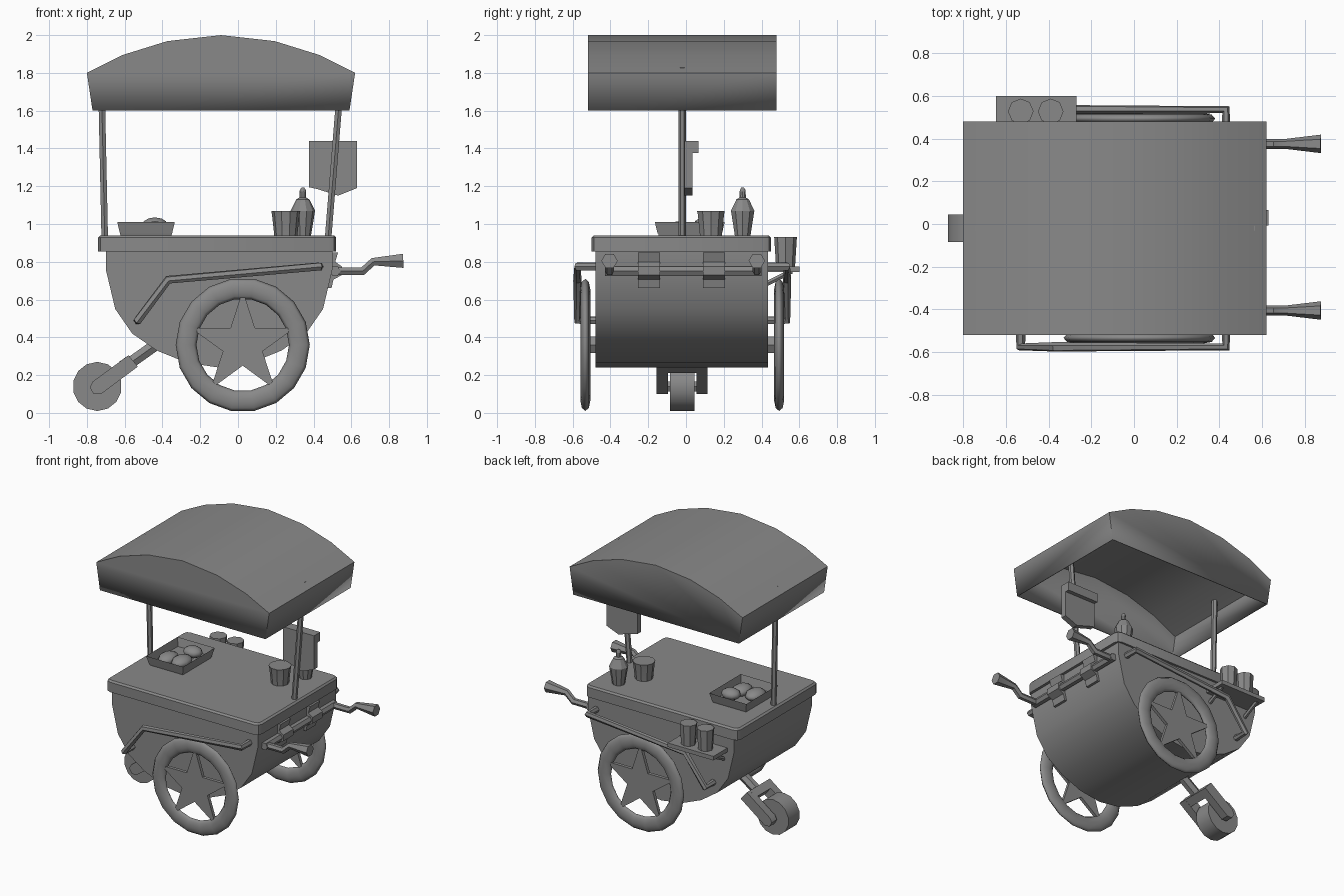
import bpy, bmesh, math
from mathutils import Vector

if "Cube" in bpy.data.objects:
    bpy.data.objects.remove(bpy.data.objects["Cube"])

grey = bpy.data.materials.new("plain_grey")
grey.use_nodes = True
grey.diffuse_color = (0.25, 0.25, 0.25, 1)
grey.node_tree.nodes["Principled BSDF"].inputs["Base Color"].default_value = (0.25, 0.25, 0.25, 1)
MID = -0.02  # centre plane of the cart across its width


def finish(ob, angle=30):
    ob.data.materials.clear()
    ob.data.materials.append(grey)
    bpy.ops.object.select_all(action="DESELECT")
    ob.select_set(True)
    bpy.context.view_layer.objects.active = ob
    bpy.ops.object.shade_smooth_by_angle(angle=math.radians(angle))
    return ob


def from_bmesh(name, bm):
    bmesh.ops.recalc_face_normals(bm, faces=bm.faces)
    mesh = bpy.data.meshes.new(name)
    bm.to_mesh(mesh)
    bm.free()
    ob = bpy.data.objects.new(name, mesh)
    bpy.context.collection.objects.link(ob)
    return finish(ob)


def prism_mesh(pts, y0, y1):
    """Side profile in x and z, extruded across the width."""
    bm = bmesh.new()
    rings = [[bm.verts.new((x, y, z)) for x, z in pts] for y in (y0, y1)]
    n = len(pts)
    for ring in rings:
        bm.faces.new(ring)
    for i in range(n):
        j = (i + 1) % n
        bm.faces.new((rings[0][i], rings[0][j], rings[1][j], rings[1][i]))
    return bm


def prism(name, pts, y0, y1):
    return from_bmesh(name, prism_mesh(pts, y0, y1))


def box(name, x0, x1, y0, y1, z0, z1):
    return prism(name, [(x0, z0), (x1, z0), (x1, z1), (x0, z1)], y0, y1)


def lathe(name, x, y, rings, sides=10):
    """Stacked rings of (radius, height) around an upright axis."""
    bm = bmesh.new()
    loops = []
    for r, z in rings:
        loops.append([bm.verts.new((x + r * math.cos(math.tau * k / sides),
                                    y + r * math.sin(math.tau * k / sides), z)) for k in range(sides)])
    for a, b in zip(loops, loops[1:]):
        for k in range(sides):
            m = (k + 1) % sides
            bm.faces.new((a[k], a[m], b[m], b[k]))
    bm.faces.new(loops[0])
    bm.faces.new(loops[-1])
    return from_bmesh(name, bm)


def tube(name, pts, radius, widths=None):
    curve = bpy.data.curves.new(name, "CURVE")
    curve.dimensions = "3D"
    curve.bevel_depth = radius
    curve.bevel_resolution = 1
    curve.use_fill_caps = True
    spline = curve.splines.new("POLY")
    spline.points.add(len(pts) - 1)
    for i, p in enumerate(pts):
        spline.points[i].co = (*p, 1)
        spline.points[i].radius = widths[i] if widths else 1
    ob = bpy.data.objects.new(name, curve)
    bpy.context.collection.objects.link(ob)
    bpy.ops.object.select_all(action="DESELECT")
    ob.select_set(True)
    bpy.context.view_layer.objects.active = ob
    bpy.ops.object.convert(target="MESH")
    return finish(bpy.context.object, 40)


# Rounded tub body
half = [(0.60, 0.88), (0.60, 0.76), (0.55, 0.55), (0.46, 0.42), (0.33, 0.33), (0.17, 0.265)]
hull = [(x - 0.1, z) for x, z in half] + [(-0.1, 0.24)] + [(-x - 0.1, z) for x, z in reversed(half)]
prism("tub_body", hull, -0.48, 0.435)

# Counter top with clipped corners and a softened upper edge
bm = bmesh.new()
bmesh.ops.create_cube(bm, size=1)
for v in bm.verts:
    v.co = Vector((-0.11 + v.co.x * 1.26, -0.025 + v.co.y * 0.95, 0.897 + v.co.z * 0.085))
uprights = [e for e in bm.edges if abs(e.verts[0].co.z - e.verts[1].co.z) > 0.05]
bmesh.ops.bevel(bm, geom=uprights, offset=0.04, segments=2, profile=0.5, affect="EDGES")
rim = [e for e in bm.edges if all(v.co.z > 0.93 for v in e.verts)]
bmesh.ops.bevel(bm, geom=rim, offset=0.012, segments=1, affect="EDGES")
from_bmesh("counter_top", bm)

# Open arched canopy
arch = [(0.68, 1.6), (0.71, 1.8), (0.52, 1.895), (0.285, 1.968)]
roof = [(x - 0.09, z) for x, z in arch] + [(-0.09, 2.0)] + [(-x - 0.09, z) for x, z in reversed(arch)]
bm = prism_mesh(roof, -0.52, 0.48)
bmesh.ops.recalc_face_normals(bm, faces=bm.faces)
bmesh.ops.delete(bm, geom=[f for f in bm.faces if f.normal.z < -0.9], context="FACES_ONLY")
canopy = from_bmesh("canopy", bm)
shell = canopy.modifiers.new("shell", "SOLIDIFY")
shell.thickness = 0.01
shell.offset = -1

# Canopy posts
tube("right_post", [(-0.705, MID, 0.9), (-0.725, MID, 1.83)], 0.02)
tube("left_post", [(0.475, MID, 0.9), (0.55, MID, 1.83)], 0.02)

# Main wheels, star spokes, axles and side rails, mirrored front to back
for side, label in ((-1, "front"), (1, "back")):
    wy = MID + side * 0.513
    bpy.ops.mesh.primitive_torus_add(location=(0.025, wy, 0.36), rotation=(math.pi / 2, 0, 0),
                                     major_radius=0.3, minor_radius=0.055,
                                     major_segments=18, minor_segments=8)
    tyre = bpy.context.object
    tyre.name = label + "_tyre"
    tyre.scale.z = 0.48
    finish(tyre, 50)
    star = []
    for k in range(10):
        r = 0.29 if k % 2 == 0 else 0.11
        a = math.pi / 2 + math.tau * k / 10
        star.append((0.025 + r * math.cos(a), 0.36 + r * math.sin(a)))
    prism(label + "_star_spokes", star, wy - 0.012, wy + 0.012)
    tube(label + "_axle", [(0.025, MID + side * 0.4, 0.36), (0.025, wy, 0.36)], 0.05)
    inner, outer = MID + side * 0.44, MID + side * 0.555
    tube(label + "_side_rail", [(-0.53, inner, 0.49), (-0.53, outer, 0.49), (-0.37, outer, 0.705),
                                (0.43, outer, 0.775), (0.43, inner, 0.775)], 0.023)

# Push handles, cross bar and clips
for y, label in ((-0.405, "front"), (0.375, "back")):
    tube(label + "_push_handle",
         [(0.5, y, 0.75), (0.66, y, 0.75), (0.715, y, 0.80), (0.875, y, 0.805)],
         0.024, [1, 1, 1, 1.8])
tube("cross_bar", [(0.515, -0.43, 0.75), (0.515, 0.40, 0.75)], 0.028)
clip = [(0.47, 0.85), (0.53, 0.85), (0.515, 0.80), (0.55, 0.775), (0.55, 0.73),
        (0.505, 0.705), (0.495, 0.66), (0.46, 0.66)]
for y, label in ((-0.195, "front"), (0.148, "back")):
    prism(label + "_bar_clip", clip, y - 0.058, y + 0.058)

# Small caster with fork and stem
bpy.ops.mesh.primitive_cylinder_add(vertices=14, radius=0.13, depth=0.13,
                                    location=(-0.745, MID, 0.14), rotation=(math.pi / 2, 0, 0))
bpy.context.object.name = "caster_wheel"
finish(bpy.context.object)
arm = [(-0.785, 0.135), (-0.765, 0.1), (-0.725, 0.1), (-0.53, 0.245), (-0.58, 0.305), (-0.77, 0.165)]
for side, label in ((-1, "front"), (1, "back")):
    y = MID + side * 0.105
    prism(label + "_fork_arm", arm, y - 0.03, y + 0.03)
prism("fork_bridge", [(-0.58, 0.21), (-0.53, 0.245), (-0.58, 0.305), (-0.63, 0.27)], MID - 0.1, MID + 0.1)
tube("caster_axle", [(-0.745, MID - 0.12, 0.14), (-0.745, MID + 0.12, 0.14)], 0.03)
tube("caster_stem", [(-0.57, MID, 0.265), (-0.38, MID, 0.40)], 0.035)

# Open tray with flared walls
bm = bmesh.new()
bmesh.ops.create_cube(bm, size=1)
for v in bm.verts:
    flare = 1 if v.co.z > 0 else 0.88
    v.co = Vector((-0.487 + v.co.x * 0.305 * flare, 0.02 + v.co.y * 0.37 * flare, 0.973 + v.co.z * 0.076))
lid = max(bm.faces, key=lambda f: f.calc_center_median().z)
bmesh.ops.inset_region(bm, faces=[lid], thickness=0.02)
bmesh.ops.translate(bm, verts=lid.verts, vec=(0, 0, -0.06))
from_bmesh("food_tray", bm)

# Buns in the tray
for i, (x, y, z) in enumerate([(-0.55, -0.03, 0.97), (-0.44, -0.03, 0.975), (-0.44, 0.1, 0.995)]):
    bpy.ops.mesh.primitive_uv_sphere_add(segments=10, ring_count=6, location=(x, y, z))
    bun = bpy.context.object
    bun.name = "bun_%d" % (i + 1)
    bun.scale = (0.065, 0.085, 0.04) if i < 2 else (0.07, 0.06, 0.04)
    finish(bun, 50)

# Cup and squeeze bottle on the counter
lathe("counter_cup", 0.253, 0.132, [(0.06, 0.93), (0.073, 1.05), (0.077, 1.068)])
lathe("squeeze_bottle", 0.343, 0.3, [(0.042, 0.93), (0.065, 1.07), (0.035, 1.13),
                                     (0.018, 1.14), (0.016, 1.18), (0.008, 1.192)])

# Hanging pouch with a thicker head band
prism("hanging_pouch", [(0.375, 1.42), (0.375, 1.195), (0.42, 1.185), (0.53, 1.15),
                        (0.63, 1.19), (0.63, 1.42)], -0.008, 0.035)
box("pouch_band", 0.375, 0.63, -0.008, 0.065, 1.375, 1.44)

# Rear shelf with brackets and two cups
box("rear_shelf", -0.645, -0.27, 0.42, 0.6, 0.745, 0.775)
for x in (-0.61, -0.305):
    tube("shelf_brace", [(x, 0.42, 0.68), (x, 0.56, 0.75)], 0.015)
for x in (-0.53, -0.39):
    lathe("shelf_cup", x, 0.527, [(0.05, 0.77), (0.06, 0.93)], 8)
